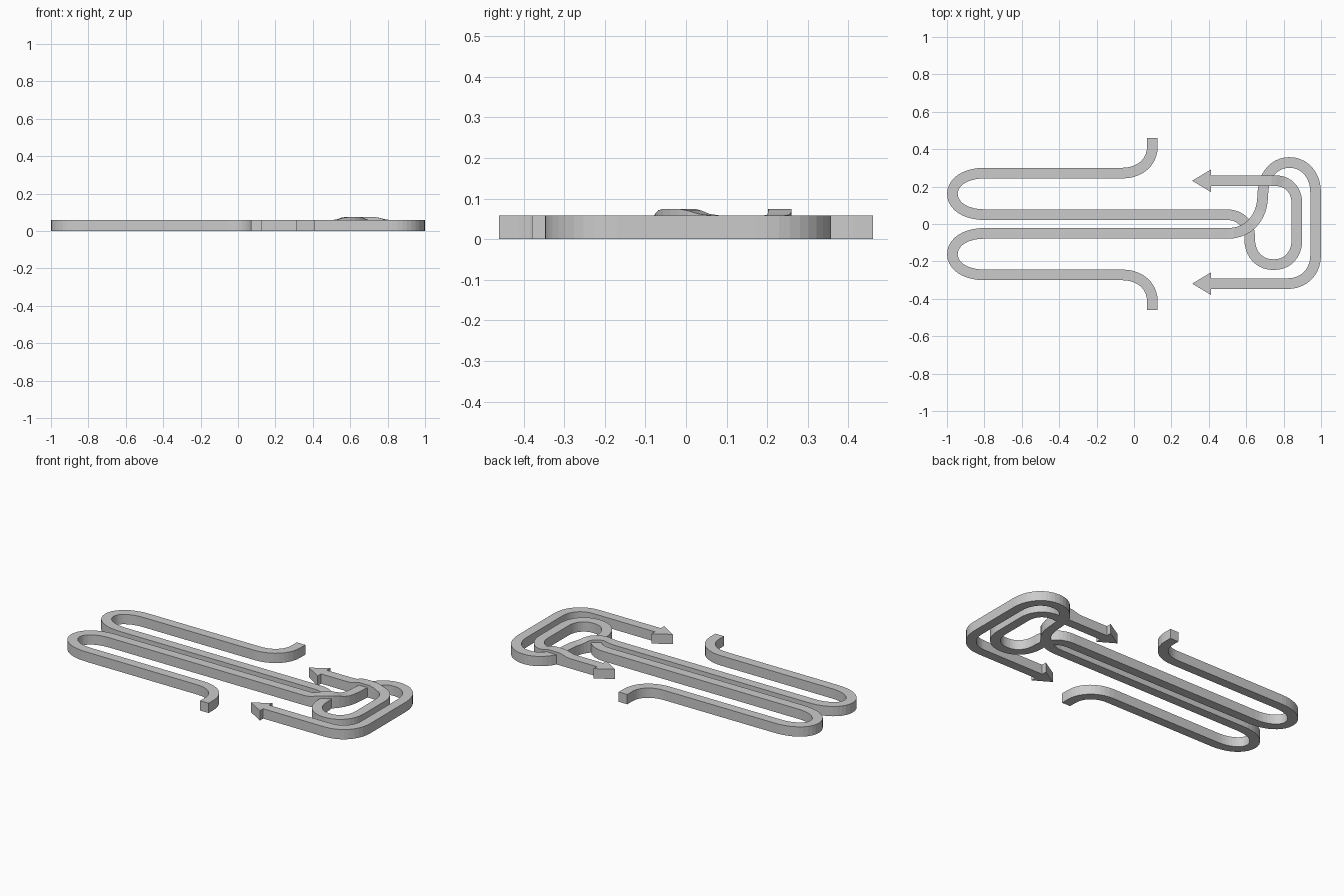
import bpy, bmesh
from mathutils import Vector

if "Cube" in bpy.data.objects:
    bpy.data.objects.remove(bpy.data.objects["Cube"])

HALF, HEIGHT, LIFT = 0.0285, 0.059, 0.016


def path_points(start, corners, end):
    """Straight runs joined by rounded corners: (x, y, trim_before, trim_after)."""
    pts = [Vector(start)]

    def straight(to):
        a = pts[-1].copy()
        n = max(1, int((to - a).length / 0.025))
        pts.extend(a.lerp(to, i / n) for i in range(1, n + 1))

    nodes = [Vector(start)] + [Vector(c[:2]) for c in corners] + [Vector(end)]
    for i, (x, y, before, after) in enumerate(corners, 1):
        c = nodes[i]
        a = c + (nodes[i - 1] - c).normalized() * before
        d = c + (nodes[i + 1] - c).normalized() * after
        if (a - pts[-1]).length > 0.003:
            straight(a)
        b, e = a.lerp(c, 0.58), d.lerp(c, 0.58)
        for k in range(1, 11):
            t = k / 10
            s = 1 - t
            pts.append(a * s**3 + b * 3 * s * s * t + e * 3 * s * t * t + d * t**3)
    straight(Vector(end))
    return pts


def bump(p, centre):
    """Smooth rise where this strand passes over the other."""
    t = max(0, min(1, (0.105 - (p - Vector(centre)).length) / 0.075))
    return LIFT * t * t * (3 - 2 * t)


def finish(name, bm):
    bmesh.ops.recalc_face_normals(bm, faces=bm.faces)
    me = bpy.data.meshes.new(name)
    bm.to_mesh(me)
    bm.free()
    bpy.context.collection.objects.link(bpy.data.objects.new(name, me))


def strand(name, pts, over):
    """Sweep a square section along the path."""
    bm = bmesh.new()
    rings = []
    for i, p in enumerate(pts):
        t = (pts[min(i + 1, len(pts) - 1)] - pts[max(i - 1, 0)]).normalized()
        n = Vector((-t.y, t.x)) * HALF
        top = HEIGHT + bump(p, over)
        l, r = p + n, p - n
        rings.append([bm.verts.new(v) for v in
                      ((l.x, l.y, 0), (r.x, r.y, 0), (r.x, r.y, top), (l.x, l.y, top))])
    for a, b in zip(rings, rings[1:]):
        for k in range(4):
            m = (k + 1) % 4
            bm.faces.new((a[k], a[m], b[m], b[k]))
    bm.faces.new(rings[0])
    bm.faces.new(rings[-1])
    finish(name, bm)


def arrow_head(name, x, y):
    """Flat triangular head pointing to -x."""
    bm = bmesh.new()
    tri = ((x, y - 0.06), (x, y + 0.06), (x - 0.1, y))
    lo = [bm.verts.new((*p, 0)) for p in tri]
    hi = [bm.verts.new((*p, HEIGHT)) for p in tri]
    bm.faces.new(lo)
    bm.faces.new(hi)
    for k in range(3):
        m = (k + 1) % 3
        bm.faces.new((lo[k], lo[m], hi[m], hi[k]))
    finish(name, bm)


def tail(s):
    """Bent end and U-turn, mirrored by s."""
    return [(0.098, 0.272 * s, 0.14, 0.16),
            (-0.971, 0.272 * s, 0.17, 0.111),
            (-0.971, 0.05 * s, 0.111, 0.17)]


# Strand starting at the back, ending in the inner loop
strand("inner_loop_strand", path_points(
    (0.098, 0.46), tail(1) + [
        (0.615, 0.05, 0.12, 0.11),
        (0.622, -0.217, 0.13, 0.12),
        (0.871, -0.217, 0.12, 0.13),
        (0.871, 0.231, 0.12, 0.11)], (0.41, 0.231)), (0.70, 0.231))
arrow_head("inner_arrow_head", 0.411, 0.231)

# Strand starting at the front, ending in the outer loop
strand("outer_loop_strand", path_points(
    (0.098, -0.46), tail(-1) + [
        (0.675, -0.05, 0.17, 0.18),
        (0.70, 0.329, 0.15, 0.13),
        (0.971, 0.329, 0.14, 0.16),
        (0.971, -0.319, 0.15, 0.15)], (0.41, -0.319)), (0.61, -0.02))
arrow_head("outer_arrow_head", 0.411, -0.319)
